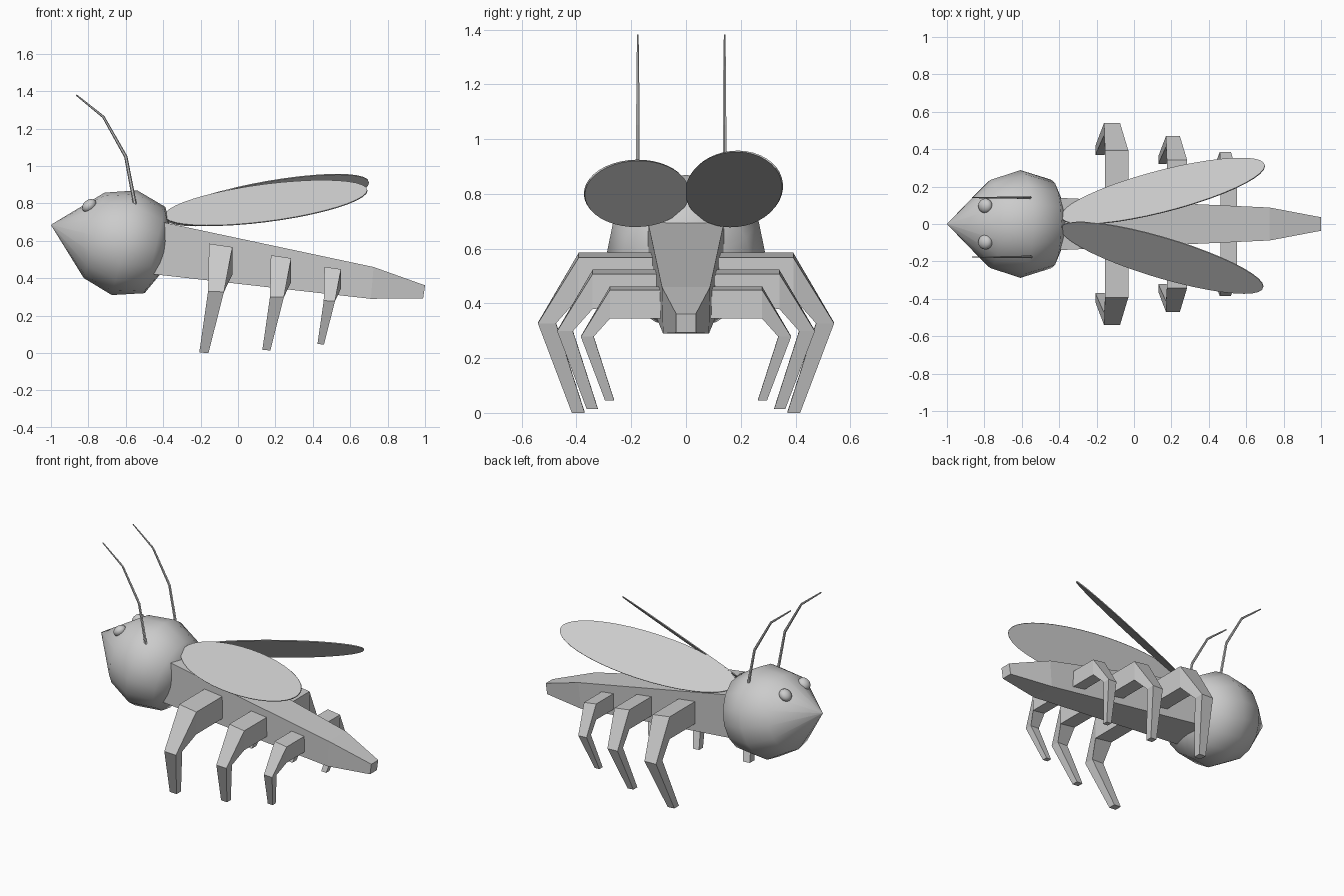
import bpy, bmesh, math
from mathutils import Vector, Matrix

if "Cube" in bpy.data.objects:
    bpy.data.objects.remove(bpy.data.objects["Cube"])


def finish(bm, name, smooth=False):
    bmesh.ops.recalc_face_normals(bm, faces=bm.faces)
    for f in bm.faces:
        f.smooth = smooth
    mesh = bpy.data.meshes.new(name)
    bm.to_mesh(mesh)
    bm.free()
    ob = bpy.data.objects.new(name, mesh)
    bpy.context.collection.objects.link(ob)
    return ob


def loft(name, rings, smooth=False):
    """Skin a list of equal-length rings and cap both ends."""
    bm = bmesh.new()
    vs = [[bm.verts.new(p) for p in r] for r in rings]
    n = len(rings[0])
    for a, b in zip(vs, vs[1:]):
        for i in range(n):
            j = (i + 1) % n
            bm.faces.new((a[i], a[j], b[j], b[i]))
    bm.faces.new(vs[0])
    bm.faces.new(vs[-1])
    return finish(bm, name, smooth)


# Head: lathed round form with a pointed snout, tilted down to the rear
axis = Vector((0.97, 0, -0.235)).normalized()
up = Vector((-axis.z, 0, axis.x))
side = Vector((0, 1, 0))
centre = Vector((-0.607, 0, 0.59))
profile = [(-0.403, 0.002), (-0.167, 0.235), (0, 0.288), (0.168, 0.237),
           (0.225, 0.12), (0.235, 0.01)]
rings = []
for t, r in profile:
    rings.append([centre + axis * t + side * r * math.cos(a) + up * r * math.sin(a)
                  for a in (math.tau * i / 16 for i in range(16))])
loft("head", rings, True)

# Eyes
for label, s in (("left", 1), ("right", -1)):
    bm = bmesh.new()
    bmesh.ops.create_uvsphere(bm, u_segments=16, v_segments=10, radius=1)
    m = (Matrix.Translation((-0.795, s * 0.097, 0.787)) @ Matrix.Rotation(-0.7, 4, 'Y')
         @ Matrix.Diagonal((0.042, 0.04, 0.032, 1)))
    bmesh.ops.transform(bm, matrix=m, verts=bm.verts)
    finish(bm, label + "_eye", True)

# Antennae: thin tapering bent rods
path = [(-0.55, 0.79, 0.010), (-0.60, 1.05, 0.009), (-0.72, 1.263, 0.007), (-0.865, 1.38, 0.004)]
for label, y in (("left", 0.141), ("right", -0.176)):
    rings = []
    for i, (x, z, r) in enumerate(path):
        p, q = path[max(i - 1, 0)], path[min(i + 1, 3)]
        d = Vector((q[0] - p[0], 0, q[1] - p[1])).normalized()
        n = Vector((-d.z, 0, d.x))
        rings.append([Vector((x, y, z)) + n * r * math.cos(a) + side * r * 0.8 * math.sin(a)
                      for a in (math.tau * k / 6 for k in range(6))])
    loft(label + "_antenna", rings)

# Body: tapered box; stations of (top x, top z, bottom x, bottom z, top and bottom half width)
stations = [(-0.45, 0.71, -0.5, 0.427, 0.142, 0.14),
            (0.725, 0.46, 0.71, 0.29, 0.088, 0.084),
            (1.0, 0.362, 0.99, 0.293, 0.036, 0.036)]
loft("body", [[(tx, -wt, tz), (tx, wt, tz), (bx, wb, bz), (bx, -wb, bz)]
              for tx, tz, bx, bz, wt, wb in stations])

# Wings: thin elliptical discs sloping outward like a roof
wings = (("left", (0.155, 0.176, 0.818), (0.545, 0.135, 0.095), (0, 0.114, -0.1)),
         ("right", (0.15, -0.18, 0.802), (0.542, -0.155, 0.068), (0, -0.112, -0.1)))
for label, c, a, b in wings:
    c, a, b = Vector(c), Vector(a), Vector(b)
    n = a.cross(b).normalized() * 0.003
    loft(label + "_wing", [[c + k * n + a * math.cos(t) + b * math.sin(t)
                            for t in (math.tau * i / 40 for i in range(40))] for k in (-1, 1)])

# Legs: one shape, scaled smaller toward the tail and mirrored across the body
# section: outer (y, z), inner (y, z), x range
sections = [((0.02, 0.585), (0.02, 0.438), -0.065, 0.06),
            ((0.392, 0.585), (0.392, 0.438), -0.065, 0.06),
            ((0.541, 0.33), (0.475, 0.33), -0.07, 0.015),
            ((0.417, 0.003), (0.37, 0.003), -0.117, -0.068)]
for name, x0, z0, k in (("front", -0.09, 0, 1), ("middle", 0.232, 0.014, 0.87),
                        ("rear", 0.508, 0.046, 0.71)):
    for label, s in (("left", 1), ("right", -1)):
        rings = []
        for i, (o, n, xa, xb) in enumerate(sections):
            dz = -0.018 if i < 2 else -0.003
            pts = [(xa, o[0], o[1]), (xb, o[0], o[1] + dz), (xb, n[0], n[1] + dz), (xa, n[0], n[1])]
            rings.append([(x0 + k * x, s * k * y, z0 + k * z) for x, y, z in pts])
        loft(f"{name}_{label}_leg", rings)
